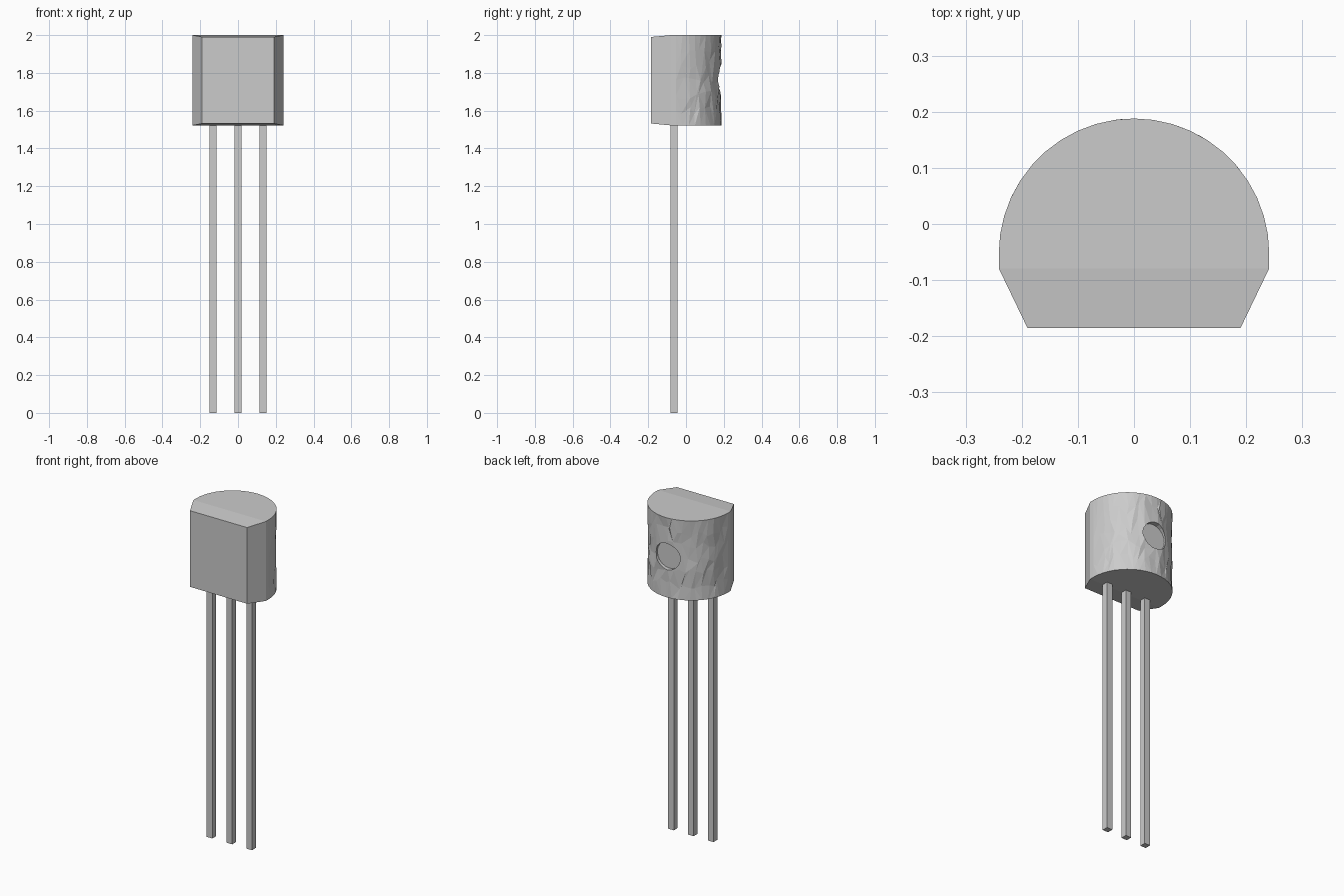
import bpy, bmesh, math, random

if "Cube" in bpy.data.objects:
    bpy.data.objects.remove(bpy.data.objects["Cube"])

random.seed(4)
R, CY = 0.241, -0.053            # rounded back: radius and centre
Z0, Z1, BEV = 1.522, 2.0, 0.01   # case bottom, top, front edge slope
COLS, ROWS = 22, 6


def make_object(name, bm):
    bmesh.ops.recalc_face_normals(bm, faces=bm.faces[:])
    mesh = bpy.data.meshes.new(name)
    bm.to_mesh(mesh)
    bm.free()
    ob = bpy.data.objects.new(name, mesh)
    bpy.context.collection.objects.link(ob)
    return ob


def build_case():
    bm = bmesh.new()

    # Columns of points: right shoulder, rough rounded back, left shoulder
    def column(i):
        col = []
        for r in range(ROWS + 1):
            z = Z0 + (Z1 - Z0) * r / ROWS
            if i in (0, COLS + 2):
                col.append(bm.verts.new((0.241 if i == 0 else -0.241, -0.079, z)))
                continue
            a, rad = math.pi * (i - 1) / COLS, R
            if 0 < r < ROWS and 1 < i < COLS + 1:
                a += random.uniform(-0.055, 0.055)
                z += random.uniform(-0.025, 0.025)
                rad -= random.uniform(0, 0.008)
            col.append(bm.verts.new((rad * math.cos(a), CY + rad * math.sin(a), z)))
        return col

    cols = [column(i) for i in range(COLS + 3)]
    for c, d in zip(cols, cols[1:]):
        for r in range(ROWS):
            q = [c[r], d[r], d[r + 1], c[r + 1]]
            if random.random() < 0.5:
                q = q[1:] + q[:1]
            bm.faces.new((q[0], q[1], q[2]))
            bm.faces.new((q[0], q[2], q[3]))

    # Flat front, slanted cheeks, caps with sloped front strips
    front = [[bm.verts.new((s * 0.19, -0.185, z)) for z in (Z0 + BEV, Z1 - BEV)]
             for s in (1, -1)]
    (rb, rt), (lb, lt) = front
    bm.faces.new((rb, rt, lt, lb))
    bm.faces.new([rb] + cols[0] + [rt])
    bm.faces.new([lb] + cols[-1] + [lt])
    for k, right, left in ((0, rb, lb), (-1, rt, lt)):
        bm.faces.new((right, cols[0][k], cols[-1][k], left))
        bm.faces.new([c[k] for c in cols])
    return make_object("case", bm)


case = build_case()

# Shallow round mould mark in the back
bpy.ops.mesh.primitive_cylinder_add(vertices=20, radius=0.08, depth=0.1,
                                    location=(0, 0.208, 1.765),
                                    rotation=(math.pi / 2, 0, 0))
cutter = bpy.context.object
cutter.name = "mark_cutter"
cutter.hide_render = True
mod = case.modifiers.new("mould_mark", "BOOLEAN")
mod.operation = "DIFFERENCE"
mod.solver = "EXACT"
mod.object = cutter
bpy.context.view_layer.objects.active = case
bpy.ops.object.modifier_apply(modifier=mod.name)
bpy.data.objects.remove(cutter)

# Three square wire legs
for name, x in (("left_leg", -0.132), ("middle_leg", 0), ("right_leg", 0.132)):
    bpy.ops.mesh.primitive_cube_add(size=1, location=(x, -0.064, 0.763))
    leg = bpy.context.object
    leg.name = name
    leg.scale = (0.037, 0.036, 1.526)
